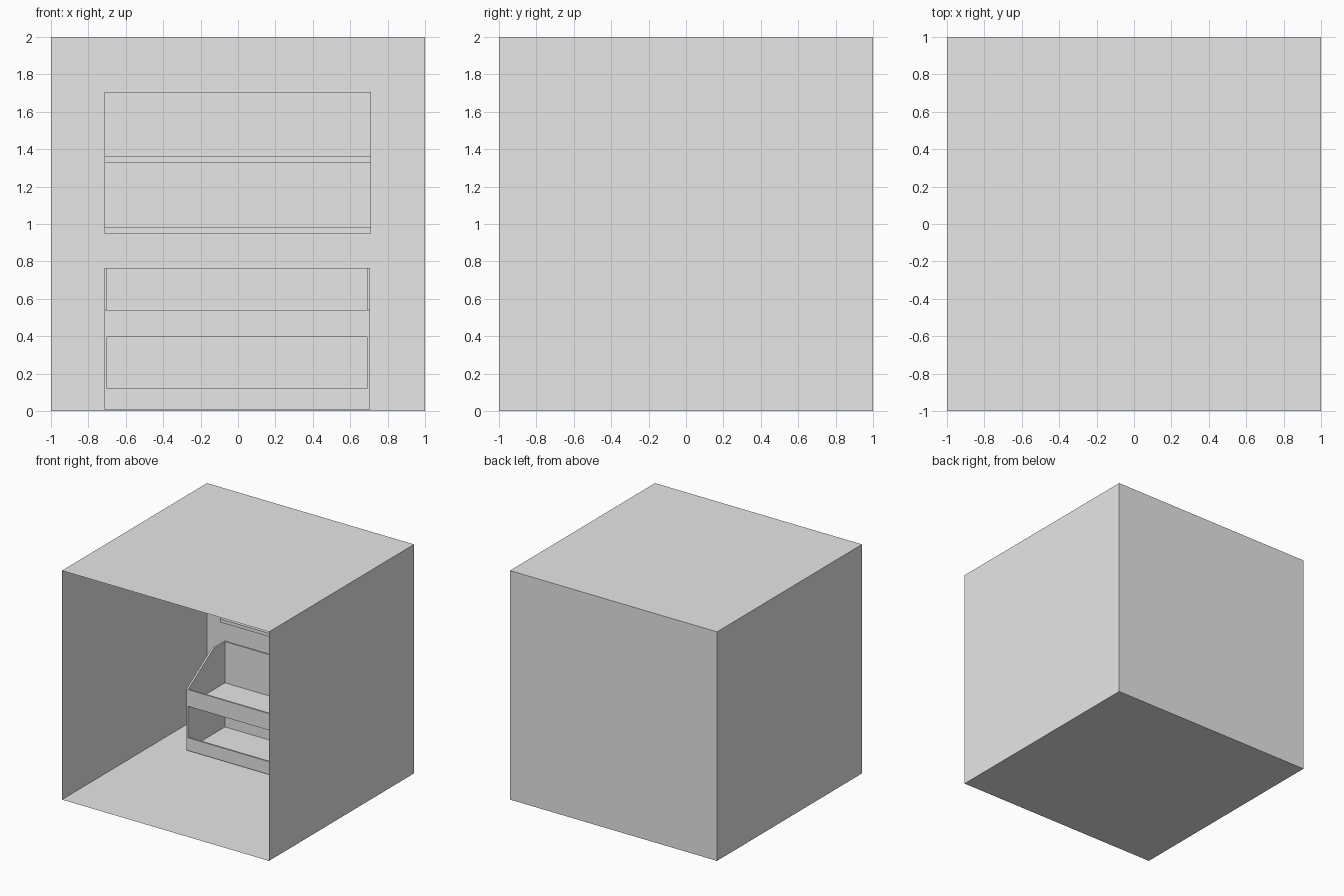
import bpy, bmesh

if "Cube" in bpy.data.objects:
    bpy.data.objects.remove(bpy.data.objects["Cube"])

grey = bpy.data.materials.new("plain light grey")
grey.diffuse_color = (0.8, 0.8, 0.8, 1)
grey.use_nodes = True
grey.node_tree.nodes["Principled BSDF"].inputs["Base Color"].default_value = grey.diffuse_color


def finish(name, bm):
    mesh = bpy.data.meshes.new(name)
    bm.to_mesh(mesh)
    bm.free()
    mesh.materials.append(grey)
    obj = bpy.data.objects.new(name, mesh)
    bpy.context.collection.objects.link(obj)
    return obj


def box(name, x0, x1, y0, y1, z0, z1, open_front=False):
    bm = bmesh.new()
    bmesh.ops.create_cube(bm, size=1)
    for v in bm.verts:
        v.co = (x1 if v.co.x > 0 else x0, y1 if v.co.y > 0 else y0, z1 if v.co.z > 0 else z0)
    bm.normal_update()
    if open_front:
        front = [f for f in bm.faces if f.normal.y < -0.9]
        bmesh.ops.delete(bm, geom=front, context='FACES_ONLY')
    return finish(name, bm)


def side_panel(name, x0, x1, profile):
    bm = bmesh.new()
    face = bm.faces.new([bm.verts.new((x0, y, z)) for y, z in profile])
    ext = bmesh.ops.extrude_face_region(bm, geom=[face])
    for v in ext["geom"]:
        if isinstance(v, bmesh.types.BMVert):
            v.co.x = x1
    bmesh.ops.recalc_face_normals(bm, faces=bm.faces)
    return finish(name, bm)


# Room: thin shell with an open front
box("room_shell", -1, 1, -1, 1, 0, 2, open_front=True)

# Bench: sloped side panels
T = 0.015
L, R = -0.715, 0.705
FRONT, BACK, BASE = 0.31, 0.835, 0.008
profile = [(FRONT, BASE), (BACK, BASE), (BACK, 0.765), (0.66, 0.765), (FRONT, 0.54)]
side_panel("bench_left_side", L, L + T, profile)
side_panel("bench_right_side", R - T, R, profile)

# Bench: front rails, back and the two bin floors
IL, IR = L + T, R - T
box("bench_lower_rail", IL, IR, FRONT, FRONT + T, BASE, 0.12)
box("bench_upper_rail", IL, IR, FRONT, FRONT + T, 0.395, 0.54)
box("bench_back", IL, IR, BACK - T, BACK, BASE, 0.765)
box("bench_lower_floor", IL, IR, FRONT + T, BACK - T, BASE, 0.02)
box("bench_upper_floor", IL, IR, FRONT + T, BACK - T, 0.395, 0.405)

# Wall shelves: a board with a tall back plate, twice
for name, z, top in (("lower", 0.95, 1.33), ("upper", 1.33, 1.705)):
    box(name + "_shelf_board", L, 0.71, 0.77, 0.99, z, z + 0.03)
    box(name + "_shelf_back", L, 0.71, 0.965, 0.99, z + 0.03, top)
